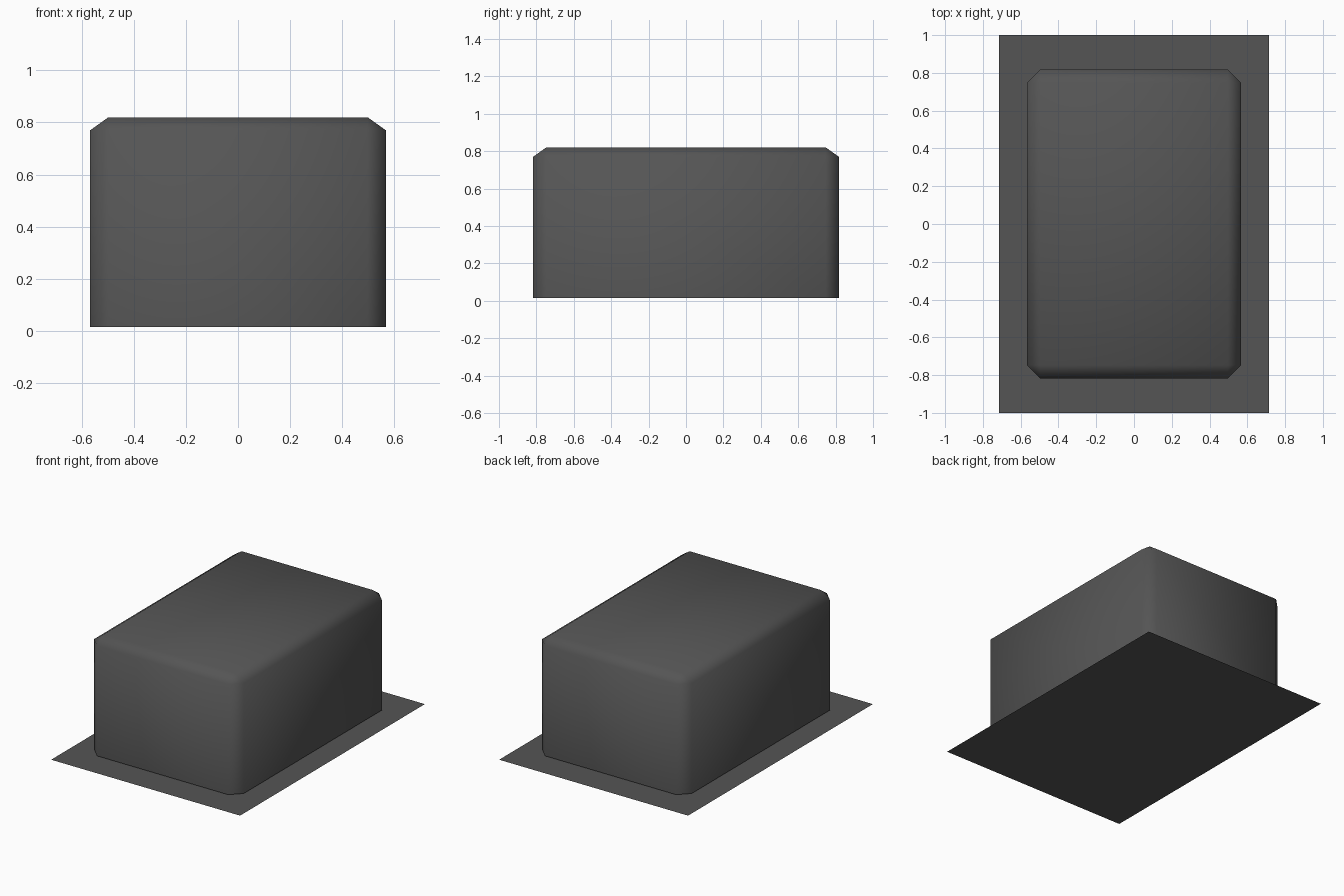
import bpy, bmesh
from mathutils import Matrix

if "Cube" in bpy.data.objects:
    bpy.data.objects.remove(bpy.data.objects["Cube"])

mat = bpy.data.materials.new("dark_grey")
mat.diffuse_color = (0.09, 0.09, 0.09, 1)
mat.use_nodes = True
mat.node_tree.nodes["Principled BSDF"].inputs["Base Color"].default_value = mat.diffuse_color


def add_object(name, bm, smooth):
    for f in bm.faces:
        f.smooth = smooth
    mesh = bpy.data.meshes.new(name)
    bm.to_mesh(mesh)
    bm.free()
    mesh.materials.append(mat)
    ob = bpy.data.objects.new(name, mesh)
    bpy.context.collection.objects.link(ob)
    return ob


# Thin flat base sheet
bm = bmesh.new()
bmesh.ops.create_grid(bm, x_segments=1, y_segments=1, size=1,
                      matrix=Matrix.Diagonal((0.716, 1, 1, 1)))
add_object("base_sheet", bm, False)

# Open-bottomed chamfered cover hovering just above the sheet
bottom, top, half_x, half_y = 0.015, 0.82, 0.567, 0.817
chamfer, squash = 0.07, 0.05 / 0.07
height = (top - bottom) / squash
bm = bmesh.new()
bmesh.ops.create_cube(bm, size=1, matrix=Matrix.Translation((0, 0, height / 2))
                      @ Matrix.Diagonal((2 * half_x, 2 * half_y, height, 1)))
bm.normal_update()
bmesh.ops.delete(bm, geom=[f for f in bm.faces if f.normal.z < -0.5], context='FACES_ONLY')
bmesh.ops.bevel(bm, geom=[e for e in bm.edges if not e.is_boundary],
                offset=chamfer, offset_type='OFFSET', segments=1,
                profile=0.5, affect='EDGES')
bmesh.ops.scale(bm, vec=(1, 1, squash), verts=bm.verts)
bmesh.ops.translate(bm, vec=(0, 0, bottom), verts=bm.verts)
add_object("cover", bm, True)
